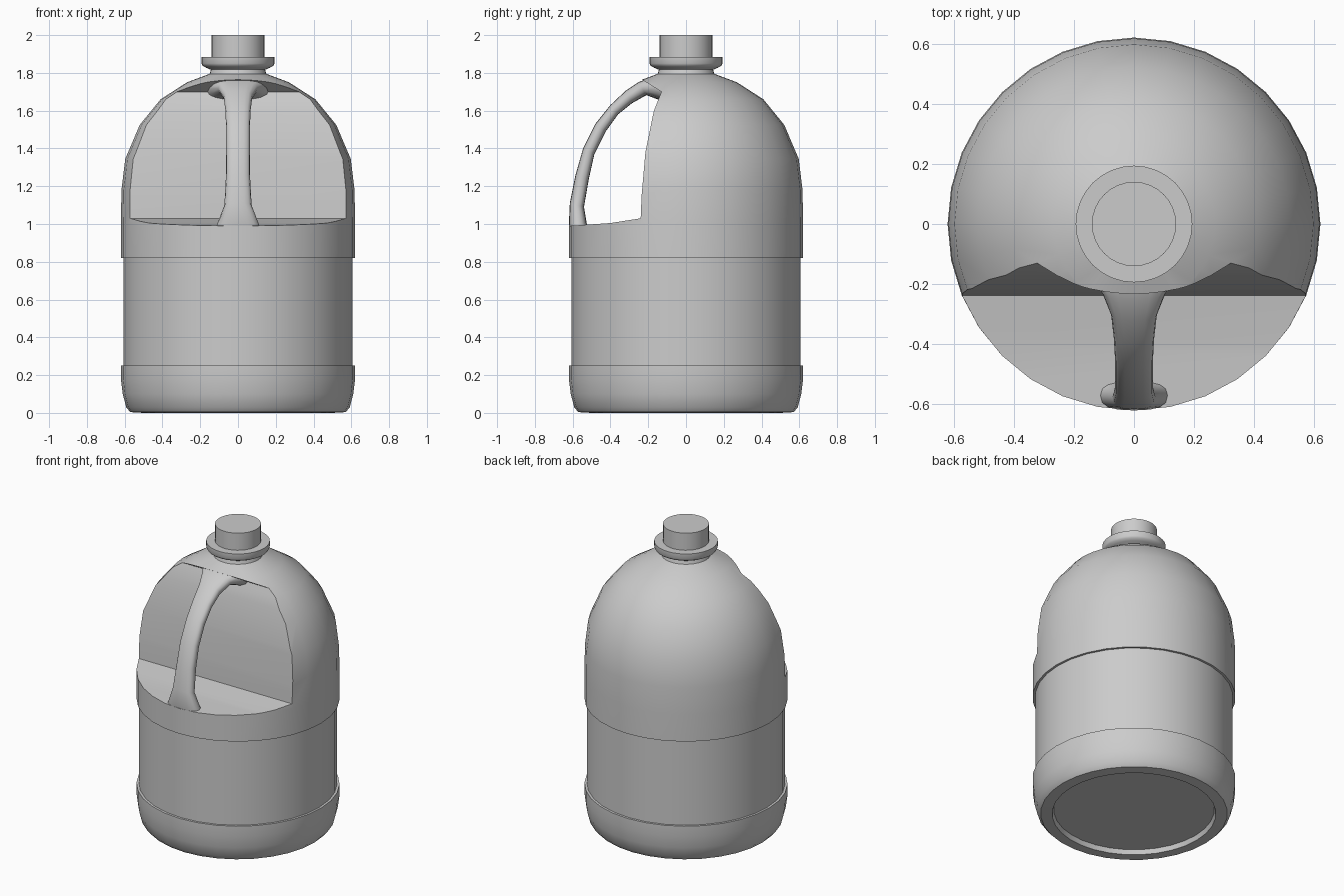
import bpy, bmesh
from math import cos, sin, pi, radians

if "Cube" in bpy.data.objects:
    bpy.data.objects.remove(bpy.data.objects["Cube"])


def loft(name, rings):
    """Skin closed rings of points and cap both ends."""
    bm = bmesh.new()
    rows = [[bm.verts.new(p) for p in ring] for ring in rings]
    n = len(rows[0])
    for a, b in zip(rows, rows[1:]):
        for i in range(n):
            j = (i + 1) % n
            bm.faces.new((a[i], a[j], b[j], b[i]))
    bm.faces.new(rows[0][::-1])
    bm.faces.new(rows[-1])
    bmesh.ops.recalc_face_normals(bm, faces=bm.faces)
    mesh = bpy.data.meshes.new(name)
    bm.to_mesh(mesh)
    bm.free()
    ob = bpy.data.objects.new(name, mesh)
    bpy.context.collection.objects.link(ob)
    return ob


def lathe(name, profile, n=32):
    return loft(name, [[(r * cos(2 * pi * i / n), r * sin(2 * pi * i / n), z)
                        for i in range(n)] for r, z in profile])


def select(ob):
    bpy.ops.object.select_all(action='DESELECT')
    ob.select_set(True)
    bpy.context.view_layer.objects.active = ob


def smooth(ob, angle=35):
    select(ob)
    bpy.ops.object.shade_smooth_by_angle(angle=radians(angle))


# Bottle body: base band, recessed label area, domed shoulder
body = lathe("bottle_body", [
    (0.49, 0.03), (0.50, 0.0), (0.57, 0.004), (0.592, 0.03), (0.61, 0.10),
    (0.62, 0.18), (0.62, 0.25), (0.605, 0.25), (0.605, 0.82), (0.62, 0.82),
    (0.62, 1.0), (0.617, 1.18), (0.597, 1.345), (0.52, 1.525),
    (0.41, 1.66), (0.27, 1.75), (0.15, 1.795), (0.14, 1.83)])

# Hand recess cut straight across the front of the shoulder
side = [(-0.9, 0.96), (-0.62, 0.99), (-0.40, 1.005), (-0.24, 1.03),
        (-0.235, 1.15), (-0.215, 1.38), (-0.17, 1.60), (-0.13, 1.70),
        (-0.25, 1.775), (-0.9, 1.9)]
cutter = loft("recess_cutter", [[(x, y, z) for y, z in side] for x in (-0.8, 0.8)])
cutter.hide_render = True
mod = body.modifiers.new("recess", 'BOOLEAN')
mod.operation = 'DIFFERENCE'
mod.solver = 'EXACT'
mod.object = cutter
select(body)
bpy.ops.object.modifier_apply(modifier=mod.name)
bpy.data.objects.remove(cutter)
smooth(body)

# Neck with collar and closed spout
smooth(lathe("neck", [
    (0.13, 1.78), (0.14, 1.815), (0.17, 1.828), (0.188, 1.838), (0.194, 1.85),
    (0.194, 1.885), (0.14, 1.885), (0.14, 2.0)]))

# Handle: outer y,z / inner y,z / half width
stations = [
    (-0.605, 0.94, -0.50, 0.94, 0.125),
    (-0.62, 1.00, -0.525, 1.00, 0.11),
    (-0.615, 1.11, -0.54, 1.09, 0.072),
    (-0.585, 1.26, -0.515, 1.235, 0.064),
    (-0.545, 1.40, -0.485, 1.37, 0.063),
    (-0.48, 1.53, -0.425, 1.49, 0.063),
    (-0.40, 1.63, -0.36, 1.58, 0.067),
    (-0.32, 1.705, -0.285, 1.64, 0.076),
    (-0.25, 1.752, -0.21, 1.682, 0.105),
    (-0.18, 1.78, -0.15, 1.66, 0.15),
    (-0.10, 1.79, -0.10, 1.64, 0.18)]


def section(yo, zo, yi, zi, w, n=16):
    ring = []
    for i in range(n):
        a = 2 * pi * i / n
        c, s = cos(a), sin(a)
        u = abs(c) ** 0.75 * (1 if c >= 0 else -1)
        t = 0.5 + 0.5 * abs(s) ** 0.75 * (1 if s >= 0 else -1)
        ring.append((w * u, yi + (yo - yi) * t, zi + (zo - zi) * t))
    return ring


smooth(loft("handle", [section(*s) for s in stations]), 50)
